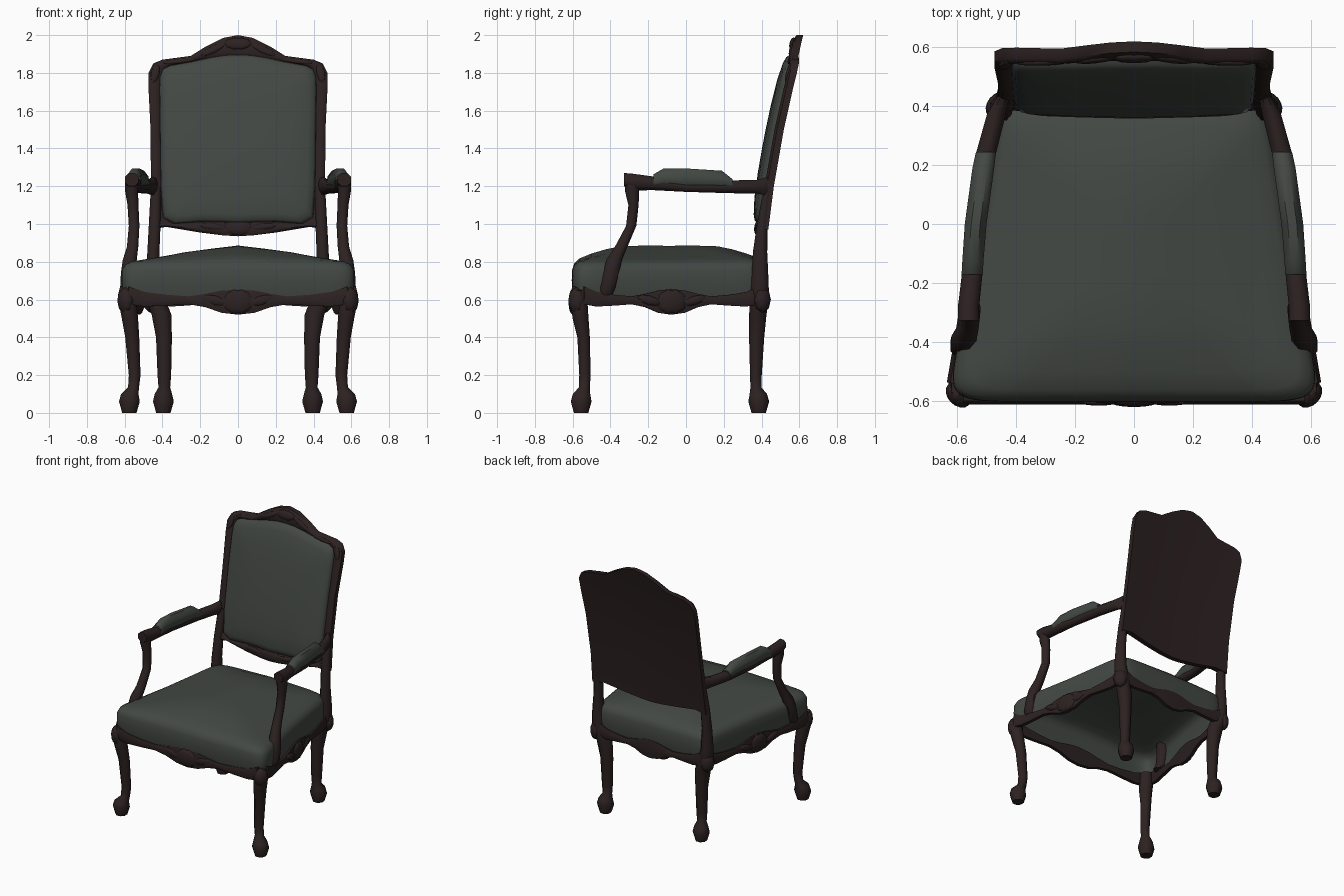
import bpy, bmesh, math
from mathutils import Matrix, Vector


def material(name, rgb):
    m = bpy.data.materials.new(name)
    m.diffuse_color = (*rgb, 1)
    return m


WOOD = material("dark wood", (0.026, 0.0155, 0.0155))
FABRIC = material("green grey fabric", (0.056, 0.065, 0.057))


def finish(name, bm, mat, mirror=False, angle=50):
    me = bpy.data.meshes.new(name)
    bm.to_mesh(me)
    bm.free()
    me.materials.append(mat)
    ob = bpy.data.objects.new(name, me)
    bpy.context.collection.objects.link(ob)
    bpy.ops.object.select_all(action='DESELECT')
    ob.select_set(True)
    bpy.context.view_layer.objects.active = ob
    bpy.ops.object.shade_smooth_by_angle(angle=math.radians(angle))
    if mirror:
        ob.modifiers.new("mirror", 'MIRROR').use_mirror_merge = False
    return ob


def loft(name, rings, mat, mirror=False, angle=50, start=True, end=True):
    """Skin a list of closed rings, capping either end if asked."""
    bm = bmesh.new()
    vs = [[bm.verts.new(p) for p in r] for r in rings]
    n = len(rings[0])
    for a, b in zip(vs, vs[1:]):
        for i in range(n):
            bm.faces.new((a[i], a[(i + 1) % n], b[(i + 1) % n], b[i]))
    if start:
        bm.faces.new(vs[0])
    if end:
        bm.faces.new(vs[-1])
    bmesh.ops.recalc_face_normals(bm, faces=bm.faces)
    return finish(name, bm, mat, mirror, angle)


def tube(name, pts, mat, upright=True):
    """Octagonal limb: each point is x, y, z and two half widths."""
    rings = []
    k = 1 / math.cos(math.pi / 8)
    for x, y, z, a, b in pts:
        ring = []
        for i in range(8):
            t = (i + 0.5) * math.pi / 4
            u, v = a * k * math.cos(t), b * k * math.sin(t)
            ring.append((x + u, y + v, z) if upright else (x + u, y, z + v))
        rings.append(ring)
    return loft(name, rings, mat, True)


def shell(name, loc, size, turn=0, roll=0, tilt=0, ribs=4, mirror=True):
    """Carved ribbed boss facing -y before it is turned."""
    bm = bmesh.new()
    bmesh.ops.create_uvsphere(bm, u_segments=24, v_segments=8, radius=1)
    m = (Matrix.Translation(loc) @ Matrix.Rotation(turn, 4, 'Z')
         @ Matrix.Rotation(tilt, 4, 'X') @ Matrix.Rotation(roll, 4, 'Y'))
    for v in bm.verts:
        x, y, z = v.co
        f = 0.86 + 0.14 * abs(math.cos(ribs * math.atan2(y, x)))
        v.co = m @ Vector((x * size[0] * f, -z * size[1], y * size[2] * f))
    bmesh.ops.recalc_face_normals(bm, faces=bm.faces)
    finish(name, bm, WOOD, mirror)


# Seat cushion: rounded trapezoid, open below, top ridged along the middle
def seat_ring(s, z, crown):
    ring = []
    for i in range(64):
        t = 2 * math.pi * i / 64
        c, d = math.cos(t), math.sin(t)
        u = s * math.copysign(abs(c) ** 0.18, c)
        v = s * math.copysign(abs(d) ** 0.18, d)
        x = u * (0.536 - 0.09 * v + 0.018 * v * v)
        ring.append((x, -0.09 + 0.515 * v, z + crown * (1 - abs(x) / 0.64)))
    return ring


loft("seat_cushion", [seat_ring(*r) for r in (
    (0.98, 0.61, 0), (0.995, 0.65, 0), (1, 0.70, 0), (0.997, 0.755, 0), (0.975, 0.785, 0.005),
    (0.92, 0.80, 0.018), (0.8, 0.806, 0.037), (0.65, 0.808, 0.058), (0.5, 0.81, 0.072),
    (0.25, 0.81, 0.076), (0.06, 0.81, 0.076))], FABRIC, start=False)

# Front legs
tube("front_leg", [
    (0.575, -0.555, 0, 0.038, 0.038), (0.575, -0.555, 0.06, 0.055, 0.055),
    (0.573, -0.553, 0.1, 0.046, 0.046), (0.553, -0.538, 0.135, 0.029, 0.029),
    (0.547, -0.535, 0.2, 0.031, 0.03), (0.56, -0.542, 0.4, 0.037, 0.033),
    (0.572, -0.558, 0.5, 0.043, 0.042), (0.584, -0.566, 0.58, 0.047, 0.045),
    (0.58, -0.56, 0.65, 0.04, 0.04)], WOOD)

# Back legs running up into the back posts
tube("back_leg_and_post", [
    (0.395, 0.385, 0, 0.038, 0.038), (0.395, 0.385, 0.06, 0.055, 0.055),
    (0.395, 0.383, 0.1, 0.046, 0.046), (0.39, 0.37, 0.135, 0.031, 0.029),
    (0.39, 0.37, 0.2, 0.036, 0.031), (0.392, 0.374, 0.4, 0.042, 0.04),
    (0.405, 0.38, 0.52, 0.052, 0.046), (0.435, 0.39, 0.6, 0.052, 0.05),
    (0.45, 0.392, 0.7, 0.04, 0.045), (0.448, 0.392, 0.85, 0.032, 0.038),
    (0.441, 0.404, 1.0, 0.031, 0.028), (0.434, 0.436, 1.2, 0.027, 0.022)], WOOD)


# Carved rails under the seat with a wavy edge
def rail(name, p0, p1, out, mirror):
    p0, p1, out = Vector(p0), Vector(p1), Vector(out).normalized()
    half = [(1, .575, .67), (.85, .563, .64), (.65, .568, .625), (.45, .575, .617),
            (.3, .56, .63), (.15, .53, .648)]
    prof = ([(-s, b, t) for s, b, t in half] + [(0, .52, .655)]
            + [(s, b, t) for s, b, t in reversed(half)])
    rings = []
    for s, b, t in prof:
        p = p0.lerp(p1, (s + 1) / 2)
        rings.append([(*(p + out * o), z) for o, z in (
            (-0.025, t), (0, t), (0.012, (b + t) / 2), (0, b), (-0.025, b))])
    loft(name, rings, WOOD, mirror)


rail("front_rail", (-0.58, -0.602), (0.58, -0.602), (0, -1), False)
rail("side_rail", (0.624, -0.54), (0.465, 0.39), (0.98, 0.17), True)
rail("back_rail", (-0.42, 0.425), (0.42, 0.425), (0, 1), False)

# Carved bosses and leaves on the rails and knees
shell("front_rail_shell", (0, -0.602, 0.588), (0.085, 0.02, 0.068), mirror=False, ribs=5)
shell("front_rail_leaf", (0.12, -0.605, 0.595), (0.07, 0.012, 0.026), roll=-0.25)
shell("front_knee_shell", (0.596, -0.58, 0.595), (0.05, 0.037, 0.07), turn=math.pi / 4)
shell("back_knee_shell", (0.462, 0.405, 0.6), (0.05, 0.036, 0.07), turn=math.radians(130))
side = math.radians(100)
shell("side_rail_shell", (0.545, -0.075, 0.588), (0.085, 0.022, 0.068), turn=side, ribs=5)
for s in (-1, 1):
    shell("side_rail_leaf", (0.545 - s * 0.021, -0.075 + s * 0.118, 0.595),
          (0.07, 0.018, 0.026), turn=side, roll=-0.25 * s)


# Backrest: outlines of half the frame, mirrored and laid on the leaning surface
outer = [(0, .935), (.08, .94), (.2, .955), (.38, .985), (.468, .97), (.461, 1.2),
         (.463, 1.5), (.474, 1.72), (.474, 1.80), (.448, 1.85), (.40, 1.87),
         (.25, 1.89), (.17, 1.94), (.08, 1.985), (0, 2.0)]
inner = [(0, 1.005), (.08, 1.01), (.2, 1.012), (.34, 1.002), (.397, 1.035), (.408, 1.2),
         (.412, 1.5), (.415, 1.72), (.412, 1.78), (.396, 1.82), (.36, 1.838),
         (.24, 1.86), (.15, 1.88), (.07, 1.893), (0, 1.896)]


def lean(x, z, depth):
    d = z - 1.2
    return (x, 0.404 + 0.15 * d + 0.085 * d * d + 0.09 * x * x + depth, z)


def back_ring(mix, depth, scale=1):
    pts = []
    for (x0, z0), (x1, z1) in zip(outer, inner):
        x, z = x0 + (x1 - x0) * mix, z0 + (z1 - z0) * mix
        pts.append((x * scale, 1.45 + (z - 1.45) * scale))
    pts += [(-x, z) for x, z in reversed(pts[1:-1])]
    return [lean(x, z, depth) for x, z in pts]


loft("back_frame", [
    back_ring(1, 0.042, 0.1), back_ring(1, 0.042, 0.5), back_ring(1, 0.042),
    back_ring(0, 0.042), back_ring(0, 0.006), back_ring(0.3, -0.006),
    back_ring(0.7, -0.003), back_ring(1, 0.01), back_ring(1, 0.025)], WOOD, end=False)
loft("back_cushion", [
    back_ring(1, 0.015, 1.003), back_ring(1, -0.003, 0.995), back_ring(1, -0.016, 0.97),
    back_ring(1, -0.025, 0.90), back_ring(1, -0.033, 0.7), back_ring(1, -0.035, 0.4),
    back_ring(1, -0.035, 0.1)], FABRIC, start=False)

# Carving on the back frame
tilt = -math.atan(0.26)
low = -math.atan(0.12)
shell("crest_shell", lean(0, 1.955, -0.002), (0.075, 0.016, 0.034), tilt=tilt, mirror=False, ribs=5)
shell("crest_leaf", lean(0.13, 1.925, -0.002), (0.075, 0.01, 0.02), tilt=tilt, roll=0.45)
shell("crest_scroll", lean(0.31, 1.863, -0.002), (0.09, 0.009, 0.014), tilt=tilt, roll=0.12)
shell("corner_leaf", lean(0.438, 1.80, -0.002), (0.022, 0.01, 0.055), tilt=tilt, roll=-0.2)
shell("lower_shell", lean(0, 0.98, 0.004), (0.08, 0.018, 0.042), tilt=low, mirror=False, ribs=5)
shell("lower_leaf", lean(0.13, 0.985, 0), (0.075, 0.01, 0.018), tilt=low, roll=-0.1)

# Arms, arm pads and arm supports
tube("arm", [
    (0.443, 0.435, 1.2, 0.02, 0.05), (0.467, 0.375, 1.197, 0.032, 0.036),
    (0.503, 0.24, 1.197, 0.034, 0.034), (0.54, 0.0, 1.195, 0.03, 0.025),
    (0.55, -0.17, 1.215, 0.035, 0.036), (0.562, -0.28, 1.222, 0.036, 0.044),
    (0.562, -0.328, 1.235, 0.036, 0.035)], WOOD, upright=False)
tube("arm_pad", [
    (0.503, 0.245, 1.212, 0.034, 0.026), (0.512, 0.19, 1.232, 0.037, 0.05),
    (0.538, 0.0, 1.24, 0.037, 0.054), (0.547, -0.12, 1.243, 0.036, 0.05),
    (0.55, -0.172, 1.225, 0.036, 0.038)], FABRIC, upright=False)
tube("arm_support", [
    (0.575, -0.425, 0.625, 0.034, 0.035), (0.59, -0.415, 0.66, 0.034, 0.04),
    (0.586, -0.398, 0.74, 0.034, 0.042), (0.573, -0.38, 0.81, 0.037, 0.042),
    (0.558, -0.343, 0.88, 0.03, 0.033), (0.55, -0.29, 0.99, 0.028, 0.027),
    (0.556, -0.278, 1.1, 0.029, 0.027), (0.563, -0.285, 1.17, 0.034, 0.037),
    (0.563, -0.288, 1.23, 0.035, 0.036)], WOOD)
